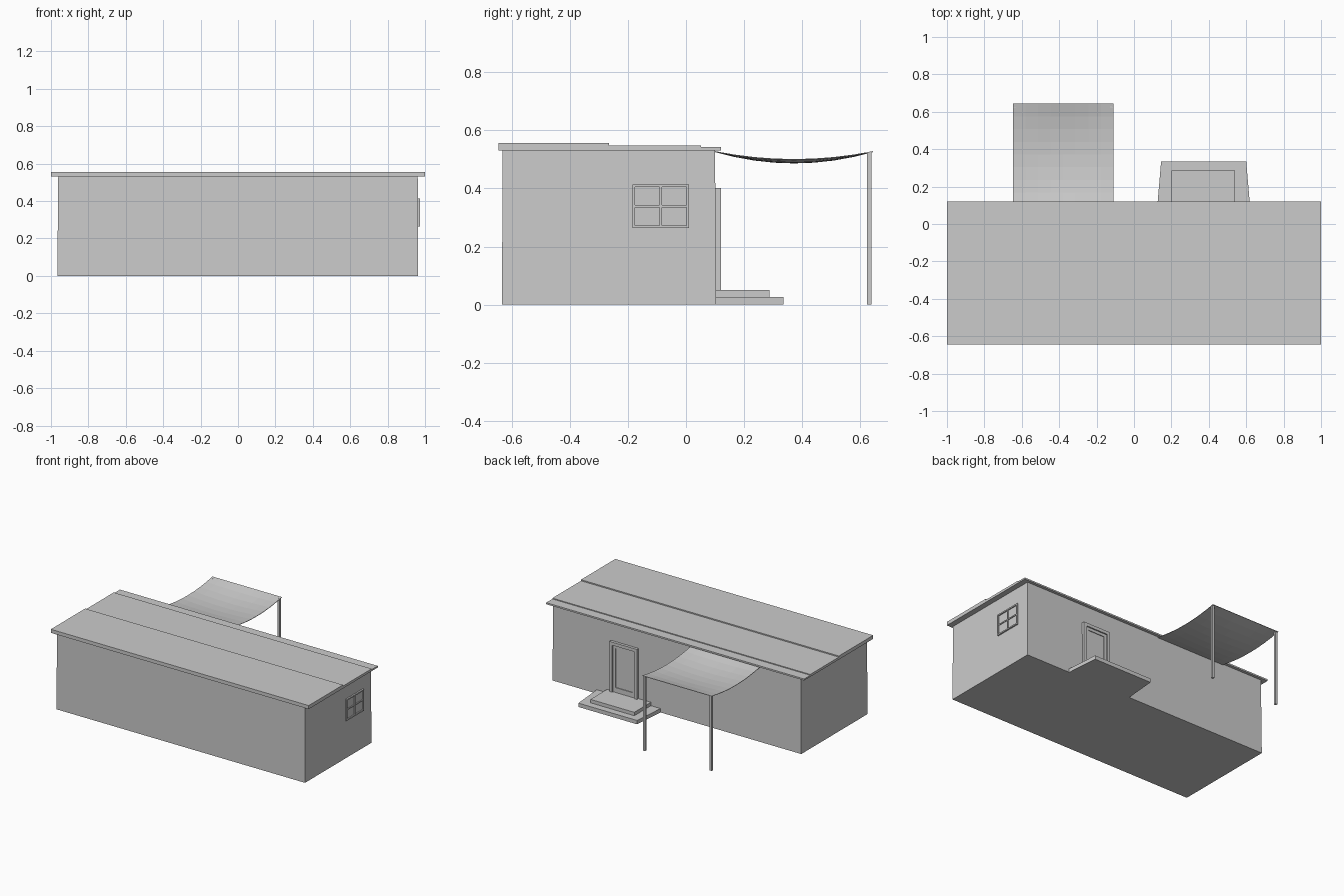
import bpy, bmesh, math

if "Cube" in bpy.data.objects:
    bpy.data.objects.remove(bpy.data.objects["Cube"])


def mesh_object(name, verts, faces):
    me = bpy.data.meshes.new(name)
    me.from_pydata(verts, [], faces)
    bm = bmesh.new()
    bm.from_mesh(me)
    bmesh.ops.recalc_face_normals(bm, faces=bm.faces)
    bm.to_mesh(me)
    bm.free()
    ob = bpy.data.objects.new(name, me)
    bpy.context.collection.objects.link(ob)
    return ob


def prism(name, bottom, top):
    n = len(bottom)
    faces = [list(range(n)), list(range(n, 2 * n))]
    faces += [(i, (i + 1) % n, (i + 1) % n + n, i + n) for i in range(n)]
    return mesh_object(name, bottom + top, faces)


def rect(x0, x1, y0, y1, z):
    return [(x0, y0, z), (x1, y0, z), (x1, y1, z), (x0, y1, z)]


def box(name, x, y, z):
    return prism(name, rect(*x, *y, z[0]), rect(*x, *y, z[1]))


# House body, walls leaning in very slightly
prism("house_body", rect(-0.966, 0.963, -0.633, 0.103, 0),
      rect(-0.961, 0.961, -0.631, 0.1, 0.531))

# Stepped roof slab
profile = [(-0.645, 0.531), (0.12, 0.531), (0.12, 0.542), (0.052, 0.542),
           (0.052, 0.548), (-0.265, 0.548), (-0.265, 0.556), (-0.645, 0.556)]
prism("roof", [(-1, y, z) for y, z in profile], [(1, y, z) for y, z in profile])

# Entrance steps
prism("lower_step",
      [(0.125, 0.1, 0), (0.62, 0.1, 0), (0.6, 0.335, 0), (0.145, 0.335, 0)],
      [(0.125, 0.1, 0.027), (0.62, 0.1, 0.027), (0.6, 0.335, 0.027), (0.145, 0.335, 0.027)])
box("upper_step", (0.2, 0.54), (0.1, 0.287), (0.027, 0.051))

# Door frame and recessed door
for n, x in (("left", (0.297, 0.319)), ("right", (0.489, 0.511))):
    box("door_jamb_" + n, x, (0.095, 0.12), (0.051, 0.38))
box("door_lintel", (0.297, 0.511), (0.095, 0.12), (0.38, 0.402))
box("door", (0.319, 0.489), (0.095, 0.106), (0.051, 0.38))
for n, x in (("left", (0.319, 0.339)), ("right", (0.469, 0.489))):
    box("door_stile_" + n, x, (0.1, 0.111), (0.051, 0.38))
for n, z in (("bottom", (0.051, 0.085)), ("top", (0.36, 0.38))):
    box("door_rail_" + n, (0.339, 0.469), (0.1, 0.111), z)

# Side window: frame, crossbars and pane
WX = (0.955, 0.972)
for n, y in (("front", (-0.184, -0.175)), ("back", (0.001, 0.01))):
    box("window_side_" + n, WX, y, (0.264, 0.414))
for n, z in (("sill", (0.264, 0.273)), ("head", (0.405, 0.414))):
    box("window_" + n, WX, (-0.175, 0.001), z)
box("window_mullion", (0.955, 0.97), (-0.091, -0.083), (0.273, 0.405))
box("window_crossbar", (0.955, 0.97), (-0.175, 0.001), (0.335, 0.343))
box("window_pane", (0.95, 0.964), (-0.175, 0.001), (0.273, 0.405))

# Sagging canopy cloth
NX, NY = 8, 8
verts = []
for j in range(NY + 1):
    v = j / NY
    for i in range(NX + 1):
        u = i / NX
        sag = 4 * v * (1 - v) * (0.027 + 0.012 * math.sin(math.pi * u))
        verts.append((-0.648 + 0.538 * u, 0.1 + 0.543 * v, 0.528 - sag))
W = NX + 1
cloth = mesh_object("canopy", verts,
                    [(j * W + i, j * W + i + 1, (j + 1) * W + i + 1, (j + 1) * W + i)
                     for j in range(NY) for i in range(NX)])
solid = cloth.modifiers.new("thickness", "SOLIDIFY")
solid.thickness = 0.003

# Canopy posts
for n, x in (("left", -0.638), ("right", -0.12)):
    box("canopy_post_" + n, (x - 0.008, x + 0.008), (0.622, 0.638), (0, 0.525))
